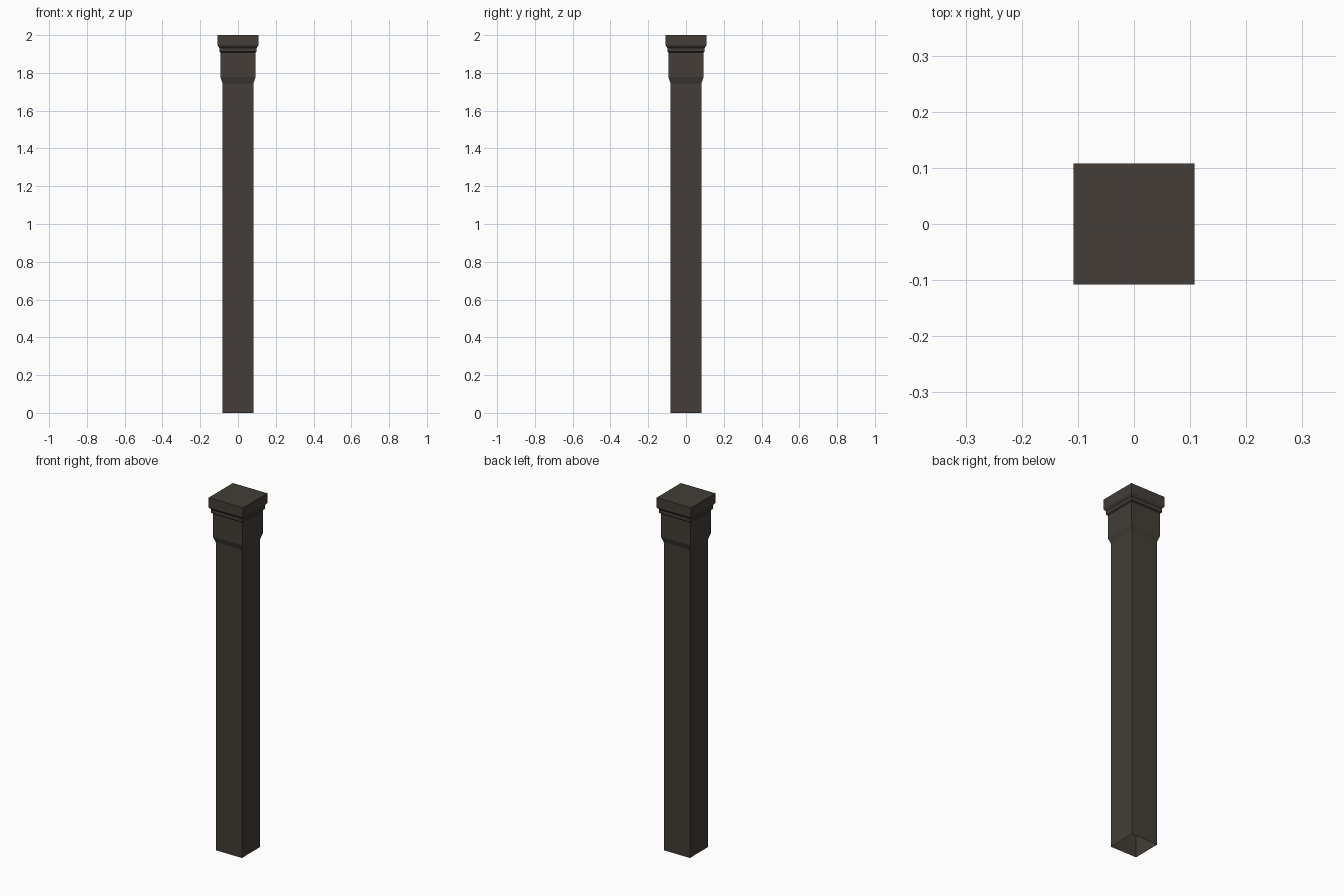
import bpy, bmesh

if "Cube" in bpy.data.objects:
    bpy.data.objects.remove(bpy.data.objects["Cube"])

# Dark bronze-brown paint
mat = bpy.data.materials.new("dark_brown")
mat.diffuse_color = (0.056, 0.047, 0.038, 1.0)
mat.use_nodes = True
mat.node_tree.nodes["Principled BSDF"].inputs["Base Color"].default_value = mat.diffuse_color


def square_loft(name, profile, cap_top=False):
    """Square tube through (half_width, z) rings, open at the bottom."""
    bm = bmesh.new()
    rings = [[bm.verts.new((sx * h, sy * h, z))
              for sx, sy in ((-1, -1), (1, -1), (1, 1), (-1, 1))]
             for h, z in profile]
    for low, high in zip(rings, rings[1:]):
        for i in range(4):
            j = (i + 1) % 4
            bm.faces.new((low[i], low[j], high[j], high[i]))
    if cap_top:
        bm.faces.new(rings[-1])
    mesh = bpy.data.meshes.new(name)
    bm.to_mesh(mesh)
    bm.free()
    mesh.materials.append(mat)
    obj = bpy.data.objects.new(name, mesh)
    bpy.context.collection.objects.link(obj)
    return obj


# Plain hollow shaft
square_loft("shaft", [(0.082, 0.0), (0.082, 1.745)])

# Capital: flared collar, neck, thin moulding and top block
square_loft("capital", [
    (0.082, 1.745), (0.0925, 1.777), (0.0925, 1.907),
    (0.099, 1.912), (0.099, 1.932), (0.102, 1.936),
    (0.108, 1.945), (0.108, 2.0)], cap_top=True)
